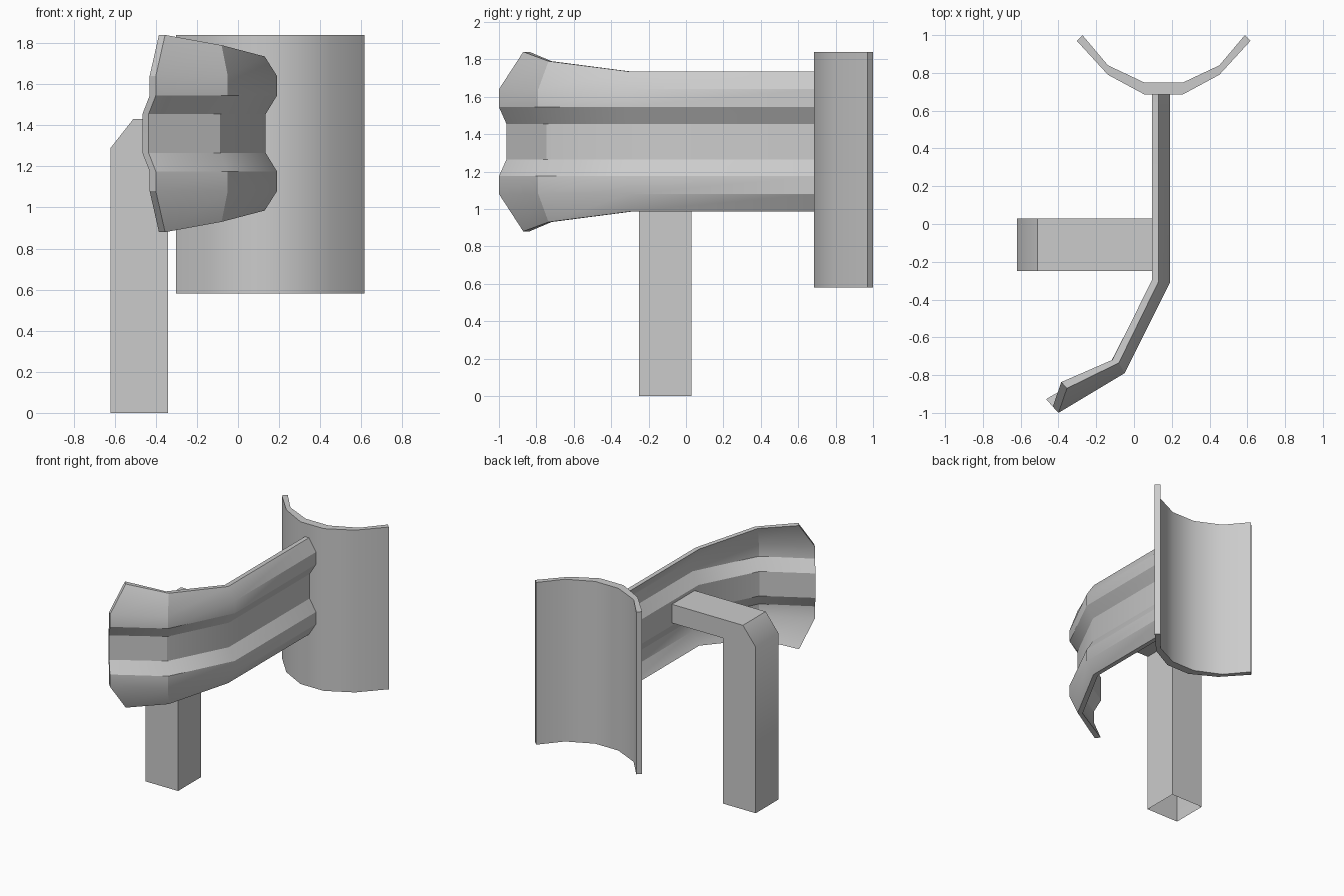
import bpy
import math

if "Cube" in bpy.data.objects:
    bpy.data.objects.remove(bpy.data.objects["Cube"])


def make(name, verts, faces, angle):
    me = bpy.data.meshes.new(name)
    me.from_pydata(verts, [], faces)
    ob = bpy.data.objects.new(name, me)
    bpy.context.collection.objects.link(ob)
    bpy.ops.object.select_all(action='DESELECT')
    ob.select_set(True)
    bpy.context.view_layer.objects.active = ob
    bpy.ops.object.mode_set(mode='EDIT')
    bpy.ops.mesh.select_all(action='SELECT')
    bpy.ops.mesh.normals_make_consistent(inside=False)
    bpy.ops.object.mode_set(mode='OBJECT')
    bpy.ops.object.shade_smooth_by_angle(angle=math.radians(angle))
    return ob


def loft(name, rings, caps, angle):
    """Join closed rings of equal length; caps are made of quad strips."""
    n = len(rings[0])
    verts = [p for r in rings for p in r]
    faces = [(k * n + i, k * n + (i + 1) % n, (k + 1) * n + (i + 1) % n, (k + 1) * n + i)
             for k in range(len(rings) - 1) for i in range(n)]
    if caps:
        for base in (0, (len(rings) - 1) * n):
            faces += [(base + i, base + i + 1, base + n - 2 - i, base + n - 1 - i)
                      for i in range(n // 2 - 1)]
    return make(name, verts, faces, angle)


# Curved end shield: half plan mirrored about its own centre
CX = 0.157
outer = [(0.1, 0.685), (0.295, 0.79), (0.46, 0.97)]
inner = [(0.1, 0.748), (0.295, 0.84), (0.43, 1.0)]


def full(half):
    return [(CX - x, y) for x, y in reversed(half)] + [(CX + x, y) for x, y in half]


plan = full(outer) + full(inner)[::-1]
loft("end_shield", [[(x, y, z) for x, y in plan] for z in (0.58, 1.84)], True, 30)

# Corrugated guard rail: lip, crest and trough positions at each station
MID = 1.36
stations = [  # lip xy, crest xy, trough xy, lip half height, back offset xy
    ((0.13, 0.685), (0.19, 0.685), (0.135, 0.685), 0.375, (-0.035, 0)),
    ((0.13, -0.305), (0.19, -0.31), (0.135, -0.305), 0.375, (-0.035, 0.008)),
    ((-0.08, -0.735), (-0.05, -0.79), (-0.088, -0.745), 0.43, (-0.034, 0.016)),
    ((-0.355, -0.87), (-0.40, -1.0), (-0.435, -0.96), 0.48, (-0.03, 0.033)),
]
rings = []
for lip, crest, trough, h, off in stations:
    half = [(*lip, h), (*crest, 0.28), (*crest, 0.185), (*trough, 0.095)]
    front = [(x, y, MID + d) for x, y, d in half]
    front += [(x, y, MID - d) for x, y, d in reversed(half)]
    back = [(x + off[0], y + off[1], z) for x, y, z in reversed(front)]
    rings.append(front + back)
loft("guard_rail", rings, True, 30)

# Bent hollow post, open at the foot and where the arm meets the rail
path = [((-0.62, 0), (-0.34, 0)), ((-0.62, 1.29), (-0.34, 1.285)),
        ((-0.51, 1.43), (-0.34, 1.285)), ((0.10, 1.43), (0.10, 1.285))]
outside = [path[0][0], path[1][0], path[2][0], path[3][0]]
inside = [path[3][1], path[1][1], path[0][1]]
side = outside + inside
n = len(side)
verts = [(x, y, z) for y in (-0.25, 0.03) for x, z in side]
faces = [(i, i + 1, i + 1 + n, i + n) for i in (0, 1, 2, 4, 5)]
for b in (0, n):
    faces += [(b, b + 1, b + 5, b + 6), (b + 1, b + 2, b + 5), (b + 2, b + 3, b + 4, b + 5)]
make("support_post", verts, faces, 40)
